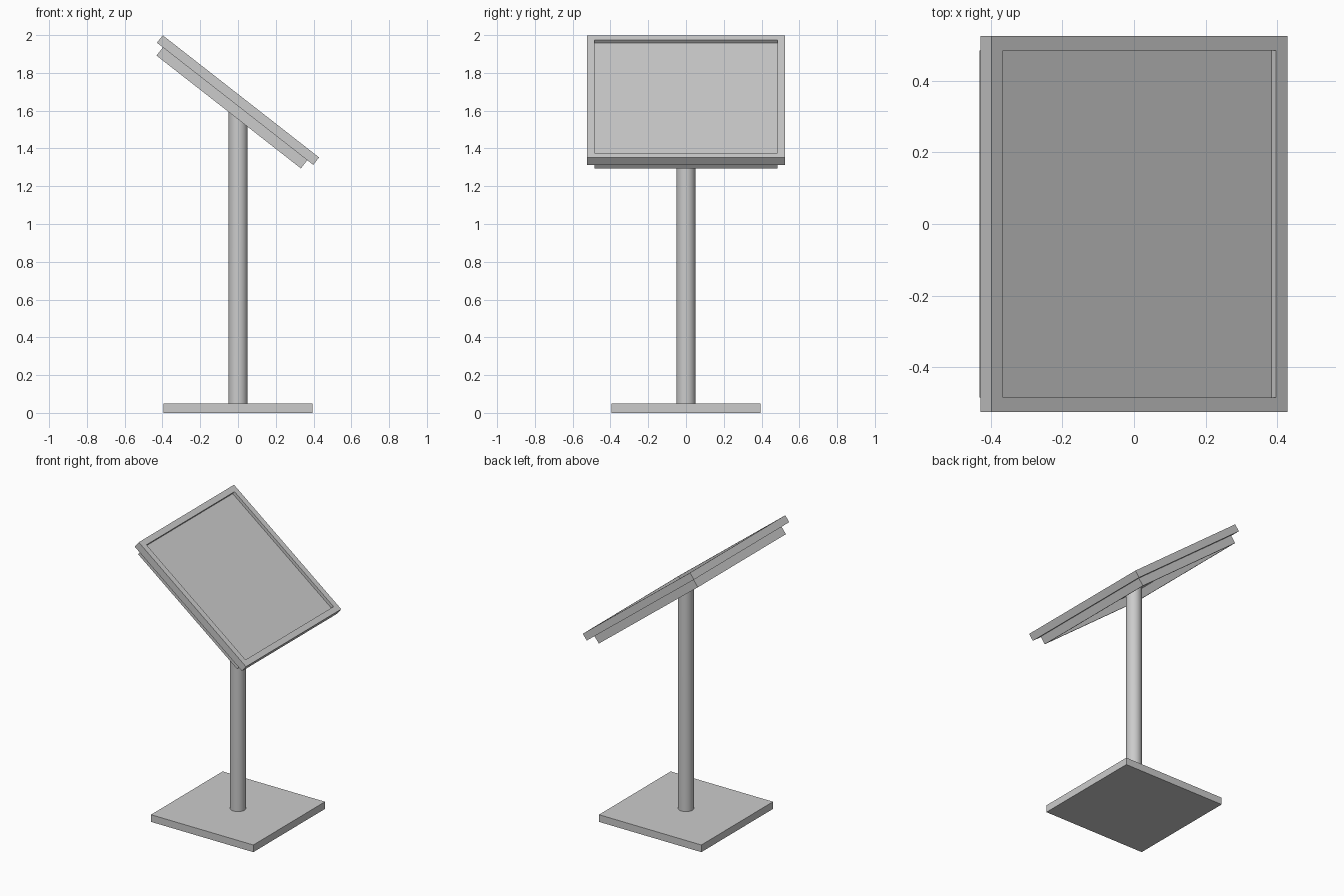
import bpy, bmesh, math
from mathutils import Matrix

if "Cube" in bpy.data.objects:
    bpy.data.objects.remove(bpy.data.objects["Cube"])

TILT = math.radians(38)
HEAD = Matrix.Translation((0, 0, 1.656)) @ Matrix.Rotation(TILT, 4, 'Y')


def square_loft(name, profile, closed, matrix):
    """Skin square rings given as (half size, height); close the loop or cap both ends."""
    bm = bmesh.new()
    rings = [[bm.verts.new((sx * h, sy * h, z))
              for sx, sy in ((-1, -1), (1, -1), (1, 1), (-1, 1))] for h, z in profile]
    pairs = list(zip(rings, rings[1:]))
    if closed:
        pairs.append((rings[-1], rings[0]))
    else:
        bm.faces.new(rings[0])
        bm.faces.new(rings[-1])
    for a, b in pairs:
        for i in range(4):
            j = (i + 1) % 4
            bm.faces.new((a[i], a[j], b[j], b[i]))
    bmesh.ops.recalc_face_normals(bm, faces=bm.faces)
    mesh = bpy.data.meshes.new(name)
    bm.to_mesh(mesh)
    bm.free()
    obj = bpy.data.objects.new(name, mesh)
    bpy.context.collection.objects.link(obj)
    obj.matrix_world = matrix
    return obj


# Floor plate
square_loft("base_plate", [(0.395, 0), (0.395, 0.05)], False, Matrix())

# Tilted border frame around the display face
square_loft("display_frame",
            [(0.525, -0.025), (0.525, 0.025), (0.485, 0.025), (0.485, -0.025)], True, HEAD)

# Recessed display panel with a hollow back and a rim hanging below the frame
square_loft("display_panel",
            [(0.485, 0.003), (0.485, -0.08), (0.465, -0.08), (0.465, -0.025)], False, HEAD)

# Round post, its top cut at the panel's slope
bpy.ops.mesh.primitive_cylinder_add(vertices=32, radius=0.051, depth=1.56, location=(0, 0, 0.82))
post = bpy.context.object
post.name = "post"
for v in post.data.vertices:
    if v.co.z > 0:
        v.co.z = 1.63 - 0.82 - math.tan(TILT) * v.co.x
bpy.ops.object.shade_smooth_by_angle(angle=math.radians(30))
